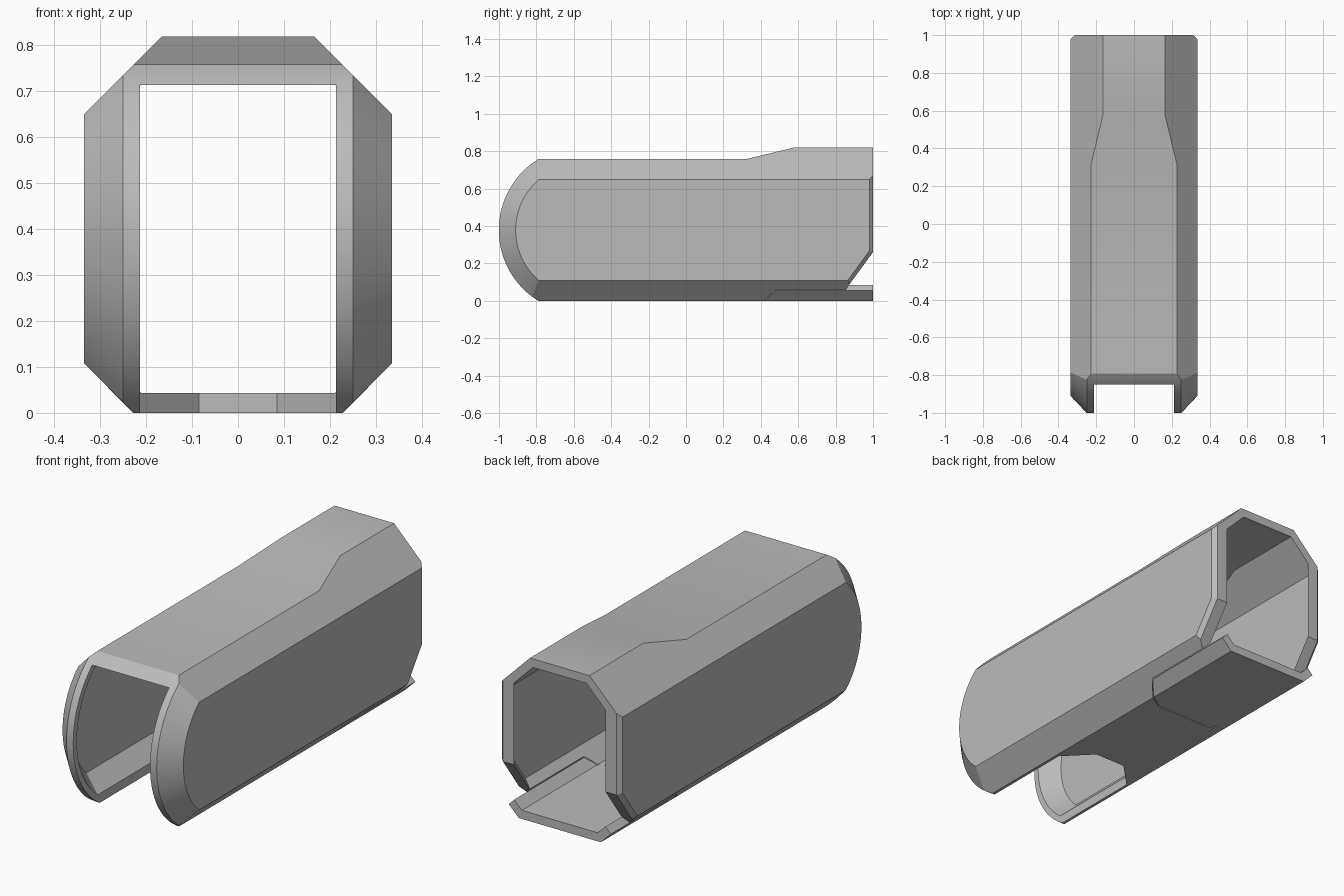
import bpy, bmesh, math
from mathutils import Vector

cube = bpy.data.objects.get("Cube")
if cube:
    bpy.data.objects.remove(cube, do_unlink=True)

grey = bpy.data.materials.new("plain grey")
grey.use_nodes = True
colour = (0.5, 0.5, 0.5, 1)
grey.diffuse_color = colour
grey.node_tree.nodes["Principled BSDF"].inputs["Base Color"].default_value = colour

MID = 0.3785      # height of the arc centre
ARC_Y = -0.555    # depth of the arc centre


def hull_mesh(points):
    bm = bmesh.new()
    for p in points:
        bm.verts.new(p)
    bmesh.ops.remove_doubles(bm, verts=bm.verts[:], dist=0.0005)
    out = bmesh.ops.convex_hull(bm, input=bm.verts[:])
    spare = {v for v in out["geom_interior"] + out["geom_unused"]
             if isinstance(v, bmesh.types.BMVert)}
    bmesh.ops.delete(bm, geom=list(spare), context="VERTS")
    bmesh.ops.dissolve_limit(bm, angle_limit=0.005, verts=bm.verts[:], edges=bm.edges[:])
    bmesh.ops.recalc_face_normals(bm, faces=bm.faces[:])
    return bm


def clip(points, point, normal):
    bm = hull_mesh(points)
    bmesh.ops.bisect_plane(bm, geom=bm.verts[:] + bm.edges[:] + bm.faces[:],
                           plane_co=point, plane_no=normal, clear_outer=True)
    result = [v.co.copy() for v in bm.verts]
    bm.free()
    return result


def make(name, bm):
    mesh = bpy.data.meshes.new(name)
    bm.to_mesh(mesh)
    bm.free()
    mesh.materials.append(grey)
    obj = bpy.data.objects.new(name, mesh)
    bpy.context.collection.objects.link(obj)
    return obj


def boolean(obj, cutter, operation="DIFFERENCE"):
    mod = obj.modifiers.new("cut", "BOOLEAN")
    mod.operation = operation
    mod.solver = "EXACT"
    mod.object = cutter
    bpy.context.view_layer.objects.active = obj
    bpy.ops.object.modifier_apply(modifier=mod.name)
    bpy.data.objects.remove(cutter, do_unlink=True)


def prism(name, profile, axis, start, end):
    pts = []
    for a, b in profile:
        for t in (start, end):
            pts.append({"x": (t, a, b), "y": (a, t, b), "z": (a, b, t)}[axis])
    return make(name, hull_mesh(pts))


def rounded_tube(levels, back):
    """Each level: x, arc radius, reach below and above the middle."""
    pts = []
    for x, r, low, high in levels:
        a, b = -math.asin(low / r), math.asin(high / r)
        for side in (-1, 1):
            for i in range(25):
                t = a + (b - a) * i / 24
                pts.append(Vector((side * x, ARC_Y - r * math.cos(t), MID + r * math.sin(t))))
            for h in (-low, high):
                pts.append(Vector((side * x, back, MID + h)))
    return pts


def rear_chamfer(pts, x):
    slant = Vector((0, 0.205, -0.15)).normalized()
    for side in (-1, 1):
        for n in (Vector((0, 1, 0)), slant):
            pts = clip(pts, (side * x, 1, 0.26), n + Vector((side, 0, 0)))
    return clip(pts, (0, 1, 0.26), slant) if x > 0.3 else pts


def lower_roof(obj, z):
    # the roof is low in front and ramps up to the rear
    boolean(obj, prism("roof_cutter", [(-2, z), (0.32, z), (-2, z + 0.3)], "x", -1, 1))
    boolean(obj, prism("ramp_cutter", [(-2, z), (0.32, z), (0.62, z + 0.0727),
                                       (0.62, z + 0.3), (-2, z + 0.3)][1:4]
                       + [(-2, z + 0.3), (-1.5, z + 0.001)], "x", -1, 1))


def flap_zone(name, gap):
    # slanted-sided block with a tapered front
    pts = []
    for z in (-0.02, 0.12):
        w = 0.338 - z + gap
        edge_y = 0.42 + (w - 0.228) * 1.09 - gap
        for s in (-1, 1):
            pts += [(s * w, 1.1, z), (s * w, edge_y, z), (s * 0.15, 0.37 - gap, z)]
            if w > 0.23:
                pts.append((s * 0.228, 0.42 - gap, z))
    return make(name, hull_mesh(pts))


# Outer shell
outer = rounded_tube([(0.335, 0.356, 0.27, 0.27), (0.25, 0.446, 0.355, 0.355),
                      (0.228, 0.446, 0.3785, 0.377), (0.165, 0.446, 0.3785, 0.44)], 1)
shell = make("tube_shell", hull_mesh(rear_chamfer(outer, 0.315)))
lower_roof(shell, 0.757)

# Hollow inside, one wall thickness in
inner = rounded_tube([(0.292, 0.34, 0.252, 0.252), (0.21, 0.42, 0.3355, 0.335),
                      (0.148, 0.42, 0.3355, 0.397)], 1.05)
hollow = make("hollow_cutter", hull_mesh(rear_chamfer(inner, 0.254)))
lower_roof(hollow, 0.714)
boolean(shell, hollow)

# Front slot between the cheeks, with a tapered notch in the floor
slot = [(s * x, y) for s in (-1, 1) for x, y in ((0.213, -1.2), (0.213, -0.31), (0.085, -0.18))]
boolean(shell, prism("slot_cutter", slot, "z", -0.1, 0.713))

# Opening for the rear flap
boolean(shell, flap_zone("flap_opening", 0.006))

# Rear flap in the floor
right = [(0.228, 0), (0.283, 0.055), (0.253, 0.085), (0.21, 0.043)]
section = right + [(-x, z) for x, z in reversed(right)]
bm = bmesh.new()
face = bm.faces.new([bm.verts.new((x, 0.3, z)) for x, z in section])
ext = bmesh.ops.extrude_face_region(bm, geom=[face])
bmesh.ops.translate(bm, vec=(0, 0.7, 0),
                    verts=[v for v in ext["geom"] if isinstance(v, bmesh.types.BMVert)])
bmesh.ops.recalc_face_normals(bm, faces=bm.faces[:])
flap = make("rear_flap", bm)
boolean(flap, flap_zone("flap_trim", 0), "INTERSECT")

for obj in (shell, flap):
    bpy.ops.object.select_all(action="DESELECT")
    obj.select_set(True)
    bpy.context.view_layer.objects.active = obj
    bpy.ops.object.shade_smooth_by_angle(angle=math.radians(20))
